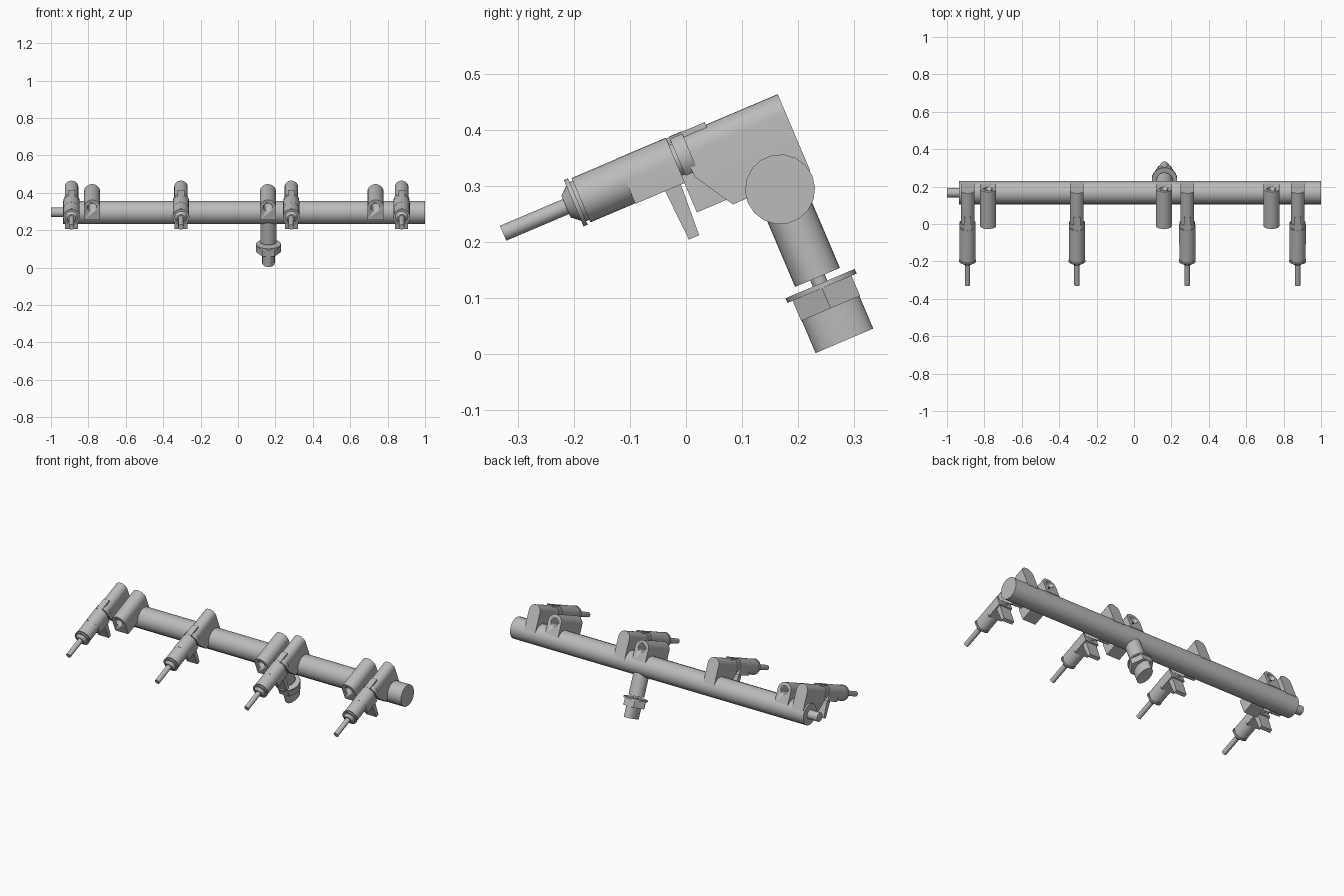
import bpy, bmesh, math
from mathutils import Matrix, Vector

cube = bpy.data.objects.get("Cube")
if cube:
    bpy.data.objects.remove(cube, do_unlink=True)

grey = bpy.data.materials.new("metal_grey")
grey.use_nodes = True
grey.diffuse_color = (0.5, 0.5, 0.5, 1)
grey.node_tree.nodes["Principled BSDF"].inputs["Base Color"].default_value = (0.5, 0.5, 0.5, 1)

# The assembly is built level around the rail axis, then tilted back
TILT = Matrix.Translation((0, 0.168, 0.295)) @ Matrix.Rotation(math.radians(23), 4, 'X')
AXIS_V = 0.121


def finish(name, bm, x=0.0):
    bmesh.ops.recalc_face_normals(bm, faces=bm.faces)
    mesh = bpy.data.meshes.new(name)
    bm.to_mesh(mesh)
    bm.free()
    mesh.materials.append(grey)
    obj = bpy.data.objects.new(name, mesh)
    bpy.context.collection.objects.link(obj)
    obj.matrix_world = TILT @ Matrix.Translation((x, 0, 0))
    bpy.ops.object.select_all(action='DESELECT')
    obj.select_set(True)
    bpy.context.view_layer.objects.active = obj
    bpy.ops.object.shade_smooth_by_angle(angle=math.radians(35))
    return obj


def lathe(name, rings, axis, x=0.0, v=0.0, sides=24, squash=1.0):
    """Closed turned part; rings are (distance along axis, radius)."""
    bm = bmesh.new()
    loops = []
    for d, r in rings:
        loop = []
        for i in range(sides):
            a = math.tau * i / sides
            p, q = r * math.cos(a), r * math.sin(a)
            co = {'X': (d, p, q), 'Y': (p, d, q + v), 'Z': (p * squash, q, d)}[axis]
            loop.append(bm.verts.new(co))
        loops.append(loop)
    for a, b in zip(loops, loops[1:]):
        for i in range(sides):
            j = (i + 1) % sides
            bm.faces.new((a[i], a[j], b[j], b[i]))
    bm.faces.new(loops[0])
    bm.faces.new(loops[-1])
    return finish(name, bm, x)


def prism(outline, u0, u1):
    """Extrude an x-v outline along the injector direction."""
    bm = bmesh.new()
    face = bm.faces.new([bm.verts.new((p, u0, q)) for p, q in outline])
    res = bmesh.ops.extrude_face_region(bm, geom=[face])
    verts = [g for g in res["geom"] if isinstance(g, bmesh.types.BMVert)]
    bmesh.ops.translate(bm, verts=verts, vec=(0, u1 - u0, 0))
    return bm


def arch(r, centre, bottom, steps=14):
    """Round-topped outline with straight sides."""
    pts = [(r * math.cos(math.pi * i / steps), centre + r * math.sin(math.pi * i / steps))
           for i in range(steps + 1)]
    return pts + [(-r, bottom), (r, bottom)]


# Main rail and its thin end pipe
lathe("rail", [(-0.935, 0.0625), (1.0, 0.0625)], 'X', sides=18)
lathe("rail_end_pipe", [(-1.0, 0.026), (-0.92, 0.026)], 'X')

# Mounting bosses with a bolt hole
for n, x in enumerate((-0.78, 0.16, 0.735), 1):
    boss = finish(f"mounting_boss_{n}", prism(arch(0.043, 0.095, 0.02), -0.153, 0.062), x)
    cutter = lathe("bolt_hole_cutter", [(-0.3, 0.023), (0.3, 0.023)], 'Y', x, 0.095)
    cutter.hide_render = True
    mod = boss.modifiers.new("bolt_hole", 'BOOLEAN')
    mod.operation = 'DIFFERENCE'
    mod.solver = 'EXACT'
    mod.object = cutter
    bpy.context.view_layer.objects.active = boss
    bpy.ops.object.modifier_apply(modifier=mod.name)
    bpy.data.objects.remove(cutter, do_unlink=True)

# Injector stations
for n, x in enumerate((-0.89, -0.305, 0.285, 0.875), 1):
    # Cup with a sloped lower front corner
    bm = prism(arch(0.036, 0.122, 0.008), -0.132, 0.0625)
    bmesh.ops.bisect_plane(bm, geom=bm.verts[:] + bm.edges[:] + bm.faces[:],
                           plane_co=(0, -0.132, 0.08), plane_no=(0, -0.072, -0.044),
                           clear_outer=True)
    bmesh.ops.holes_fill(bm, edges=[e for e in bm.edges if e.is_boundary])
    finish(f"injector_cup_{n}", bm, x)

    # Body, collar and nozzle
    lathe(f"injector_body_{n}", [
        (-0.486, 0.0145), (-0.364, 0.0145), (-0.364, 0.021), (-0.349, 0.034),
        (-0.349, 0.045), (-0.341, 0.045), (-0.341, 0.038), (-0.335, 0.038),
        (-0.335, 0.043), (-0.155, 0.043), (-0.155, 0.03), (-0.125, 0.03)],
        'Y', x, AXIS_V)
    finish(f"injector_housing_{n}", prism(arch(0.0435, AXIS_V, 0.077), -0.248, -0.152), x)

    # Retaining clip: open band with a tab over the cup
    band = []
    for r in (0.043, 0.038):
        arc = [(r * math.cos(math.radians(a)), AXIS_V + r * math.sin(math.radians(a)))
               for a in range(-50, 231, 20)]
        band += arc if r > 0.04 else arc[::-1]
    finish(f"clip_band_{n}", prism(band, -0.146, -0.122), x)
    tab = [(-0.018, 0.152), (0.018, 0.152), (0.018, 0.163), (-0.018, 0.163)]
    finish(f"clip_tab_{n}", prism(tab, -0.152, -0.077), x)

    # Plug connector hanging below the body, tapering downwards
    bm = bmesh.new()
    bmesh.ops.create_cube(bm, size=1)
    for vert in bm.verts:
        low = vert.co.z < 0
        vert.co = Vector((vert.co.x * 0.07, -0.175 + vert.co.y * (0.02 if low else 0.032),
                          -0.019 if low else 0.09))
    finish(f"plug_connector_{n}", bm, x)

# Inlet: pipe, neck, flange, hex nut and oval tip
X_IN = 0.163
lathe("inlet_pipe", [(-0.171, 0.0435), (0.0, 0.0435)], 'Z', X_IN)
lathe("inlet_neck", [(-0.19, 0.014), (-0.165, 0.014)], 'Z', X_IN)
lathe("inlet_flange", [(-0.192, 0.067), (-0.183, 0.067)], 'Z', X_IN)
lathe("inlet_hex_nut", [(-0.231, 0.066), (-0.19, 0.066)], 'Z', X_IN, sides=6)
lathe("inlet_tip", [(-0.294, 0.056), (-0.225, 0.056)], 'Z', X_IN, squash=0.6)
